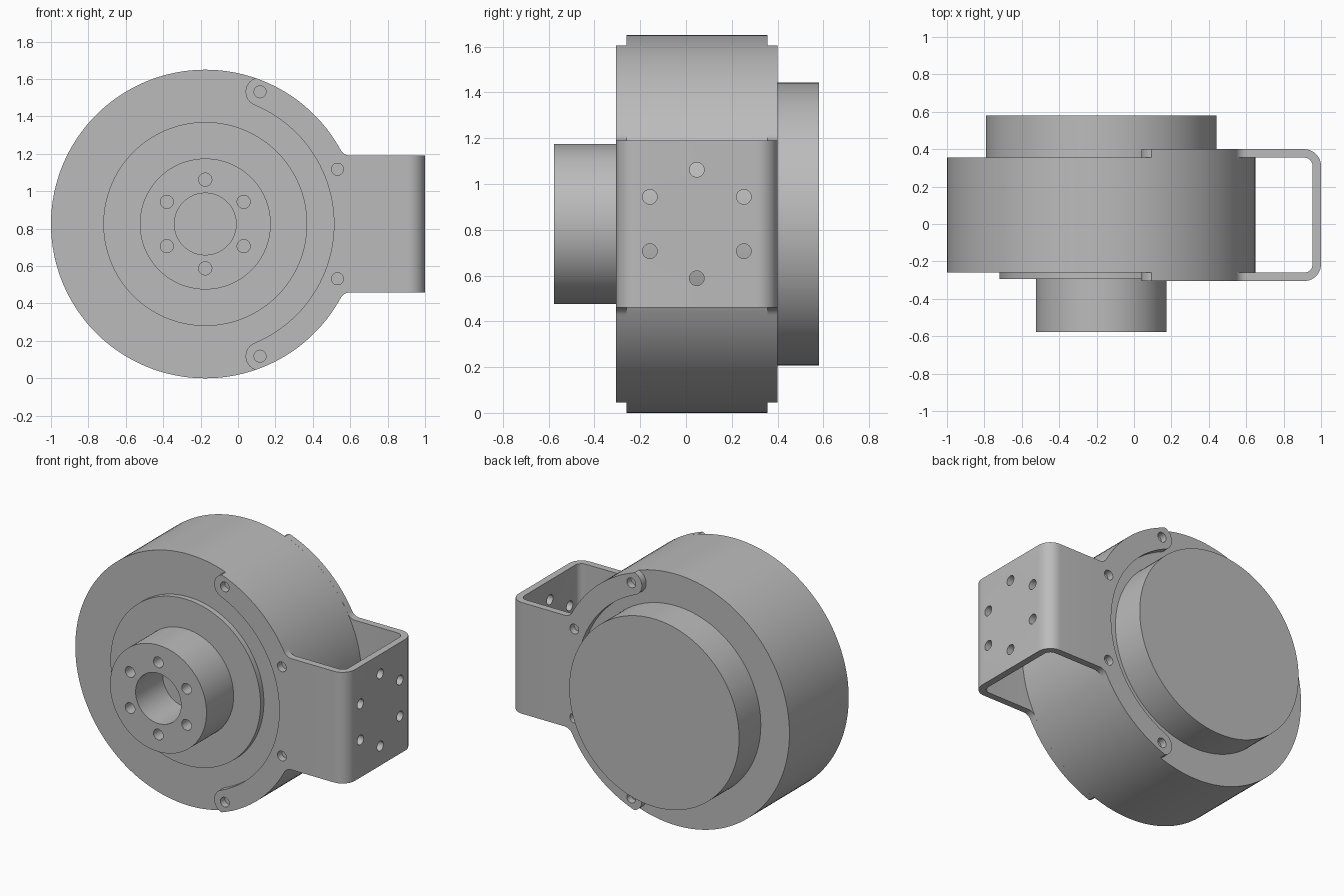
import bpy, bmesh
from math import sin, cos, radians, asin, acos, degrees, pi
from mathutils import Vector, Matrix

cube = bpy.data.objects.get("Cube")
if cube:
    bpy.data.objects.remove(cube, do_unlink=True)

CX, CZ, R = -0.175, 0.825, 0.825          # wheel axis and radius
FRONT, BACK, WALL = -0.26, 0.355, 0.045   # housing faces, bracket sheet
MID_Y = (FRONT + BACK) / 2

grey = bpy.data.materials.new("plain grey")
grey.use_nodes = True
grey.diffuse_color = (0.5, 0.5, 0.5, 1)
grey.node_tree.nodes["Principled BSDF"].inputs["Base Color"].default_value = (0.5, 0.5, 0.5, 1)


def finish(bm, name):
    bmesh.ops.remove_doubles(bm, verts=bm.verts, dist=1e-5)
    bmesh.ops.recalc_face_normals(bm, faces=bm.faces)
    mesh = bpy.data.meshes.new(name)
    bm.to_mesh(mesh)
    bm.free()
    obj = bpy.data.objects.new(name, mesh)
    bpy.context.collection.objects.link(obj)
    mesh.materials.append(grey)
    return obj


def lathe(name, profile, closed=False, steps=128):
    """Turn a (radius, y) profile about the wheel axis."""
    bm = bmesh.new()
    verts = [bm.verts.new((CX + r, y, CZ)) for r, y in profile]
    edges = [bm.edges.new(p) for p in zip(verts, verts[1:])]
    if closed:
        edges.append(bm.edges.new((verts[-1], verts[0])))
    bmesh.ops.spin(bm, geom=verts + edges, cent=(CX, 0, CZ), axis=(0, 1, 0),
                   angle=2 * pi, steps=steps, use_merge=True)
    return finish(bm, name)


def prism(name, points, offset):
    bm = bmesh.new()
    face = bm.faces.new([bm.verts.new(p) for p in points])
    out = bmesh.ops.extrude_face_region(bm, geom=[face])
    moved = [v for v in out["geom"] if isinstance(v, bmesh.types.BMVert)]
    bmesh.ops.translate(bm, verts=moved, vec=offset)
    return finish(bm, name)


def pins(name, centres, radius, length, axis):
    """Round cutters laid along x or y."""
    bm = bmesh.new()
    turn = Matrix.Rotation(pi / 2, 4, 'Y' if axis == 'X' else 'X')
    for c in centres:
        bmesh.ops.create_cone(bm, cap_ends=True, segments=32, radius1=radius,
                              radius2=radius, depth=length,
                              matrix=Matrix.Translation(c) @ turn)
    return finish(bm, name)


def boolean(obj, tool, operation='DIFFERENCE'):
    mod = obj.modifiers.new("cut", 'BOOLEAN')
    mod.object, mod.operation, mod.solver = tool, operation, 'EXACT'
    bpy.context.view_layer.objects.active = obj
    bpy.ops.object.modifier_apply(modifier=mod.name)
    bpy.data.objects.remove(tool, do_unlink=True)


def smooth(obj):
    bpy.ops.object.select_all(action='DESELECT')
    obj.select_set(True)
    bpy.context.view_layer.objects.active = obj
    bpy.ops.object.shade_smooth_by_angle(angle=radians(30))


def arc(cx, cy, r, a0, a1, n):
    return [(cx + r * cos(radians(a0 + (a1 - a0) * i / n)),
             cy + r * sin(radians(a0 + (a1 - a0) * i / n))) for i in range(n + 1)]


def bolt_circle(r, count=6):
    return [(r * sin(2 * pi * i / count), r * cos(2 * pi * i / count)) for i in range(count)]


# Housing: drum with a low front step and a thick back disc
housing = lathe("housing", [(0, -0.295), (0.545, -0.295), (0.545, FRONT), (R, FRONT),
                            (R, BACK), (0.617, BACK), (0.617, 0.58), (0, 0.58)])

# Hub: bored sleeve with six bolt holes
hub = lathe("hub", [(0.165, -0.295), (0.165, -0.577), (0.35, -0.577), (0.35, -0.295)], True)
boolean(hub, pins("hub_holes", [(CX + a, -0.56, CZ + b) for a, b in bolt_circle(0.237)],
                  0.035, 0.3, 'Y'))

# Bracket outline: curved arms with round ends, filleted into a square tongue
BOLT_R, CAP, HALF, FILLET = 0.765, 0.077, 0.365, 0.06
END = 67.5
ex, ez = BOLT_R * cos(radians(END)), BOLT_R * sin(radians(END))
meet = END + degrees(acos((R * R + BOLT_R ** 2 - CAP ** 2) / (2 * R * BOLT_R)))
root = degrees(asin((HALF + FILLET) / (R + FILLET)))
fx = (R + FILLET) * cos(radians(root))
cap = [p for p in arc(ex, ez, CAP, END + 180, END, 24) if Vector(p).length < R - 0.002]
half = (arc(0, 0, BOLT_R - CAP, 0, END, 40)[:-1] + cap + arc(0, 0, R, meet, root, 36)
        + arc(fx, HALF + FILLET, FILLET, root + 180, 270, 8)[1:] + [(1.3, HALF)])
outline = half + [(x, -z) for x, z in reversed(half[1:])]
plan = prism("bracket_plan", [(CX + x, -0.5, CZ + z) for x, z in outline], (0, 1, 0))


# Bracket sheet: U-shaped strip with rounded corners
def u_line(inset, r):
    lo, hi, x = FRONT - WALL + inset, BACK + WALL - inset, 1 - inset
    return ([(-0.4, lo)] + arc(x - r, lo + r, r, -90, 0, 10)
            + arc(x - r, hi - r, r, 0, 90, 10) + [(-0.4, hi)])


strip = u_line(0, 0.09) + u_line(WALL, 0.045)[::-1]
bracket = prism("bracket", [(x, y, CZ - 1) for x, y in strip], (0, 0, 2))
boolean(bracket, plan, 'INTERSECT')

# Bracket holes: four through both arms, six in the end face
arm_holes = [(CX + BOLT_R * cos(radians(a)), MID_Y, CZ + BOLT_R * sin(radians(a)))
             for a in (-END, -22.5, 22.5, END)]
boolean(bracket, pins("arm_holes", arm_holes, 0.032, 1.2, 'Y'))
boolean(bracket, pins("face_holes", [(1, MID_Y + a, CZ + b) for a, b in bolt_circle(0.237)],
                      0.032, 0.3, 'X'))

for part in (housing, hub, bracket):
    smooth(part)
